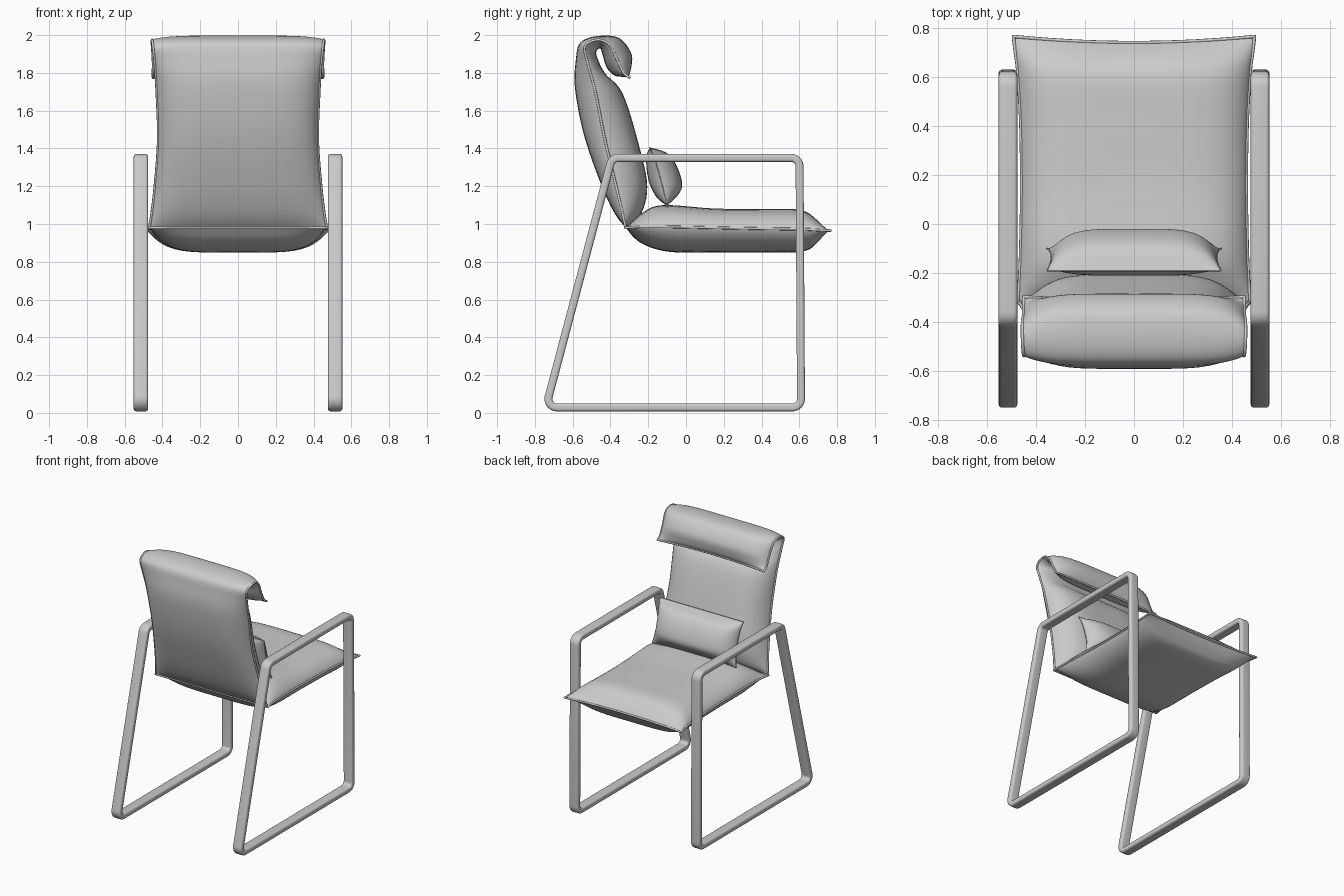
import bpy, bmesh, math
from mathutils import Vector

if "Cube" in bpy.data.objects:
    bpy.data.objects.remove(bpy.data.objects["Cube"])


def finish(bm, name, angle=50):
    bmesh.ops.remove_doubles(bm, verts=bm.verts, dist=0.0004)
    bmesh.ops.recalc_face_normals(bm, faces=bm.faces)
    me = bpy.data.meshes.new(name)
    bm.to_mesh(me)
    bm.free()
    ob = bpy.data.objects.new(name, me)
    bpy.context.collection.objects.link(ob)
    bpy.ops.object.select_all(action='DESELECT')
    ob.select_set(True)
    bpy.context.view_layer.objects.active = ob
    bpy.ops.object.shade_smooth_by_angle(angle=math.radians(angle))
    return ob


def smooth_rows(rows, sub):
    """Catmull-Rom interpolation of rows of numbers."""
    out = []
    for i in range(len(rows) - 1):
        p1, p2 = rows[i], rows[i + 1]
        p0 = rows[i - 1] if i else p1
        p3 = rows[i + 2] if i + 2 < len(rows) else p2
        for k in range(sub):
            t = k / sub
            out.append([0.5 * (2 * b + (c - a) * t + (2 * a - 5 * b + 4 * c - d) * t * t
                               + (3 * b - a - 3 * c + d) * t ** 3)
                        for a, b, c, d in zip(p0, p1, p2, p3)])
    return out + [list(rows[-1])]


def pillow(name, rows, bow=(0, 0), nu=28, sub=6, pipe=0.007):
    """rows: seam y,z | outer y,z | inner y,z | half width."""
    st = smooth_rows(rows, sub)
    us = [math.sin(math.pi / 2 * (2 * i / nu - 1)) for i in range(nu + 1)]
    n = len(st) - 1
    bm = bmesh.new()

    def point(j, u, side):
        r = st[j]
        f = max(0, 1 - abs(u) ** 5) ** 0.75
        s = Vector((u * r[6], r[0], r[1]))
        k = 0 if side == 0 else 2 * side
        p = s + Vector((0, r[k] - r[0], r[k + 1] - r[1])) * f
        # pull the end seams inward at the middle
        a, b = st[0], st[n]
        d0 = Vector((0, st[sub][0] - a[0], st[sub][1] - a[1])).normalized()
        d1 = Vector((0, st[n - sub][0] - b[0], st[n - sub][1] - b[1])).normalized()
        t = j / n
        c = 1 - u * u
        return p + d0 * bow[0] * c * max(0, 1 - 5 * t) + d1 * bow[1] * c * max(0, 5 * t - 4)

    for side in (1, 2):
        g = [[bm.verts.new(point(j, u, side)) for u in us] for j in range(n + 1)]
        for j in range(n):
            for i in range(nu):
                bm.faces.new((g[j][i], g[j][i + 1], g[j + 1][i + 1], g[j + 1][i]))
    finish(bm, name, 70)

    # piping around the seam
    loop = [point(0, u, 0) for u in us] + [point(j, 1, 0) for j in range(1, n + 1)]
    loop += [point(n, u, 0) for u in us[-2::-1]] + [point(j, -1, 0) for j in range(n - 1, 0, -1)]
    cu = bpy.data.curves.new(name + "_piping", 'CURVE')
    cu.dimensions = '3D'
    cu.bevel_depth = pipe
    cu.bevel_resolution = 2
    sp = cu.splines.new('POLY')
    sp.points.add(len(loop) - 1)
    for q, v in zip(sp.points, loop):
        q.co = (*v, 1)
    sp.use_cyclic_u = True
    bpy.context.collection.objects.link(bpy.data.objects.new(name + "_piping", cu))


def rounded(pts, r, seg):
    """Closed 2D polygon with rounded corners."""
    out = []
    for i, p in enumerate(pts):
        p = Vector(p)
        a = (Vector(pts[i - 1]) - p).normalized()
        b = (Vector(pts[(i + 1) % len(pts)]) - p).normalized()
        half = a.angle(b) / 2
        c = p + (a + b).normalized() * r / math.sin(half)
        s = p + a * r / math.tan(half) - c
        e = p + b * r / math.tan(half) - c
        sweep = s.angle_signed(e)
        for k in range(seg + 1):
            t = -sweep * k / seg
            out.append(c + Vector((s.x * math.cos(t) - s.y * math.sin(t),
                                   s.x * math.sin(t) + s.y * math.cos(t))))
    return out


def side_frame(name, x):
    path = rounded([(-0.742, 0.029), (0.609, 0.029), (0.601, 1.35), (-0.392, 1.35)], 0.045, 8)
    w, h = 0.038, 0.021
    prof = rounded([(-w, -h), (w, -h), (w, h), (-w, h)], 0.014, 4)
    bm = bmesh.new()
    rings = []
    for i, p in enumerate(path):
        t = ((p - path[i - 1]).normalized() + (path[(i + 1) % len(path)] - p).normalized()).normalized()
        nrm = Vector((t.y, -t.x))
        rings.append([bm.verts.new((x + q.x, p.x + nrm.x * q.y, p.y + nrm.y * q.y)) for q in prof])
    for i in range(len(rings)):
        a, b = rings[i - 1], rings[i]
        for k in range(len(prof)):
            bm.faces.new((a[k - 1], a[k], b[k], b[k - 1]))
    finish(bm, name, 50)


# sled side frames with arms
for label, sx in (("left", -1), ("right", 1)):
    side_frame(label + "_side_frame", sx * 0.514)

# seat cushion
pillow("seat_cushion", [
    (-0.32, 0.98, -0.32, 0.98, -0.32, 0.98, 0.475),
    (-0.24, 0.985, -0.24, 0.90, -0.23, 1.06, 0.468),
    (-0.10, 0.985, -0.09, 0.853, -0.12, 1.10, 0.462),
    (0.15, 0.98, 0.15, 0.85, 0.15, 1.082, 0.458),
    (0.42, 0.975, 0.42, 0.85, 0.42, 1.08, 0.462),
    (0.62, 0.972, 0.61, 0.853, 0.60, 1.075, 0.474),
    (0.70, 0.968, 0.695, 0.895, 0.69, 1.03, 0.484),
    (0.765, 0.965, 0.765, 0.965, 0.765, 0.965, 0.492)], bow=(0, 0.025))

# backrest that folds over into the head roll
pillow("backrest", [
    (-0.32, 0.98, -0.32, 0.98, -0.32, 0.98, 0.47),
    (-0.335, 1.05, -0.38, 1.06, -0.24, 1.05, 0.458),
    (-0.37, 1.20, -0.45, 1.21, -0.205, 1.20, 0.44),
    (-0.43, 1.45, -0.54, 1.47, -0.25, 1.42, 0.422),
    (-0.48, 1.70, -0.588, 1.72, -0.335, 1.69, 0.43),
    (-0.52, 1.85, -0.583, 1.87, -0.43, 1.80, 0.44),
    (-0.535, 1.94, -0.56, 1.96, -0.475, 1.90, 0.45),
    (-0.47, 1.975, -0.47, 1.995, -0.455, 1.93, 0.455),
    (-0.405, 1.95, -0.355, 1.985, -0.44, 1.89, 0.455),
    (-0.365, 1.87, -0.288, 1.90, -0.42, 1.83, 0.45),
    (-0.33, 1.80, -0.285, 1.82, -0.37, 1.78, 0.45),
    (-0.298, 1.775, -0.298, 1.775, -0.298, 1.775, 0.45)], bow=(0, 0.015))

# lumbar pillow
pillow("lumbar_pillow", [
    (-0.10, 1.09, -0.10, 1.09, -0.10, 1.09, 0.355),
    (-0.11, 1.14, -0.155, 1.14, -0.045, 1.15, 0.345),
    (-0.13, 1.22, -0.195, 1.22, -0.02, 1.21, 0.337),
    (-0.155, 1.31, -0.21, 1.31, -0.05, 1.31, 0.34),
    (-0.175, 1.37, -0.207, 1.37, -0.10, 1.375, 0.347),
    (-0.19, 1.405, -0.19, 1.405, -0.19, 1.405, 0.355)], bow=(0.01, 0.0), pipe=0.003)
